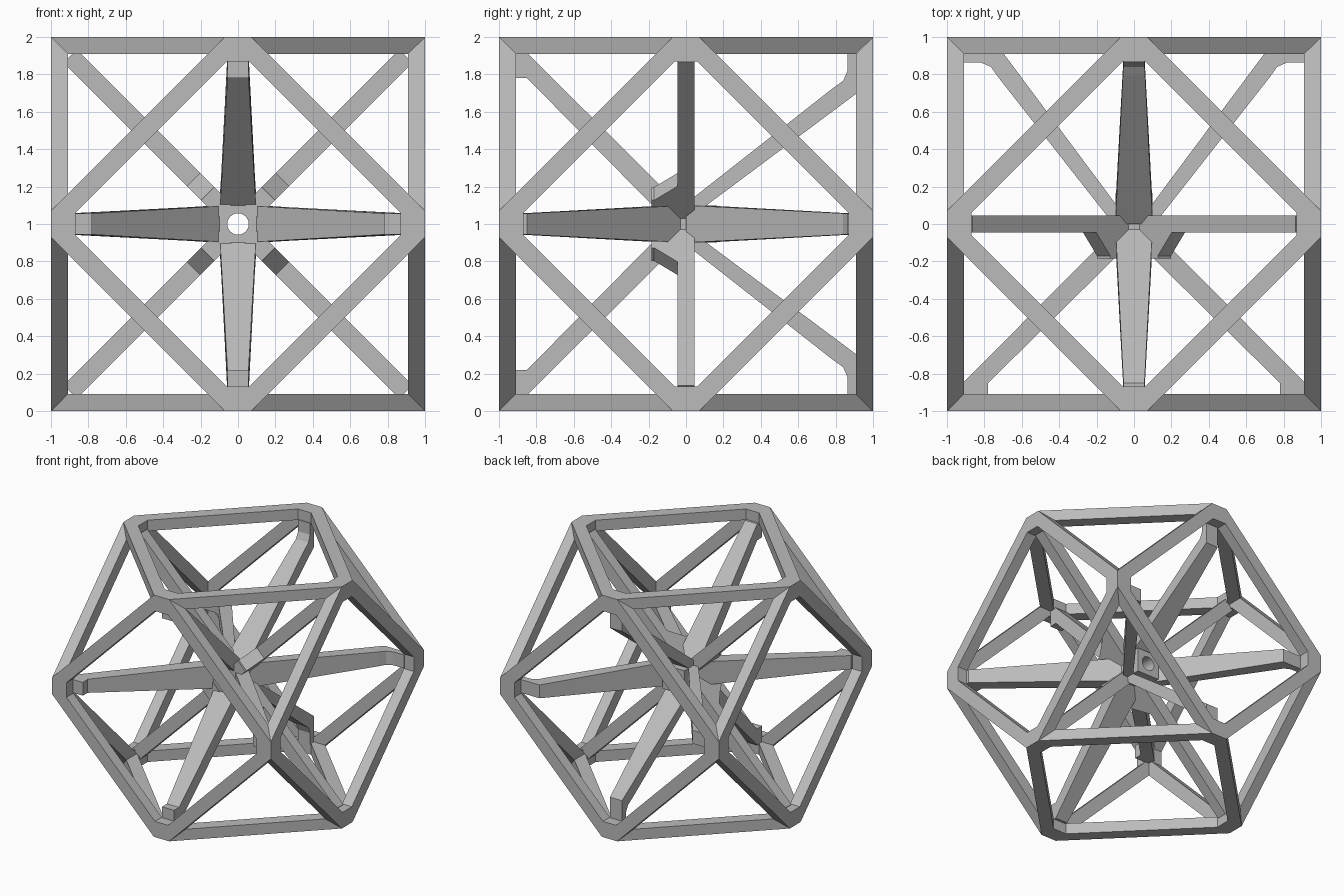
import bpy, bmesh
from math import pi, sin, cos
from mathutils import Matrix, Vector

cube = bpy.data.objects.get("Cube")
if cube:
    bpy.data.objects.remove(cube)

grey = bpy.data.materials.new("plain_grey")
grey.use_nodes = True
colour = (0.5, 0.5, 0.5, 1)
grey.diffuse_color = colour
grey.node_tree.nodes["Principled BSDF"].inputs["Base Color"].default_value = colour

CENTRE = Matrix.Translation((0, 0, 1))


def finish(name, bm, rotation):
    """Turn a part about the model's middle and add it to the scene."""
    bmesh.ops.recalc_face_normals(bm, faces=bm.faces)
    mesh = bpy.data.meshes.new(name)
    bm.to_mesh(mesh)
    bm.free()
    mesh.transform(CENTRE @ rotation)
    mesh.materials.append(grey)
    obj = bpy.data.objects.new(name, mesh)
    bpy.context.collection.objects.link(obj)


def tube(name, loops, rotation):
    """Closed solid skinned through a cycle of equal loops."""
    bm = bmesh.new()
    rings = [[bm.verts.new(p) for p in loop] for loop in loops]
    n = len(rings[0])
    for a, b in zip(rings, rings[1:] + rings[:1]):
        for i in range(n):
            j = (i + 1) % n
            bm.faces.new((a[i], a[j], b[j], b[i]))
    finish(name, bm, rotation)


def octagon(reach, half, z):
    """Square standing on its corner, with the corners cut off."""
    corners = [Vector((reach, s * half, z)) for s in (-1, 1)]
    return [Matrix.Rotation(k * pi / 2, 3, 'Z') @ c for k in range(4) for c in corners]


def prism(name, profile, width, rotation):
    """Side profile of (y, z) points, given its own half width at each point."""
    bm = bmesh.new()
    sides = [[bm.verts.new((s * width(y, z), y, z)) for y, z in profile] for s in (-1, 1)]
    n = len(profile)
    for side in sides:
        bm.faces.new(side)
    for i in range(n):
        j = (i + 1) % n
        bm.faces.new((sides[0][i], sides[0][j], sides[1][j], sides[1][i]))
    finish(name, bm, rotation)


# Six mitred square rings of the outer frame
T = 0.09
ring_loops = [octagon(1, 0.07, 1), octagon(1 - T, 0.07 + T, 1 - T),
              octagon(0.87, 0.06, 1 - T), octagon(0.87, 0.06, 1)]
turns = {"top": (0, 'X'), "bottom": (pi, 'X'), "front": (pi / 2, 'X'),
         "back": (-pi / 2, 'X'), "left": (pi / 2, 'Y'), "right": (-pi / 2, 'Y')}
for side, (angle, axis) in turns.items():
    tube(side + "_ring", ring_loops, Matrix.Rotation(angle, 4, axis))

# Square hub with a round bore along y
N = 32
bore, block = [], []
for i in range(N):
    a = 2 * pi * (i + 0.5) / N + pi / 4 - pi / N
    c, s = cos(a), sin(a)
    k = 0.1 / max(abs(c), abs(s))
    bore.append((0.057 * c, 0.057 * s))
    block.append((k * c, k * s))
hub_loops = [[(x, y, z) for x, z in pts]
             for pts, y in ((bore, -0.18), (block, -0.18), (block, 0.165), (bore, 0.165))]
tube("hub", hub_loops, Matrix.Identity(4))


# Spokes and braces, four of each around the y axis
def taper(y, z):
    t = min(max((abs(y) - 0.1) / 0.77, 0), 1)
    return 0.1 - 0.045 * t


front_profile = [(0, 0.07), (-0.17, 0.07), (-0.18, 0.1), (-0.85, 0.78), (-0.915, 0.78),
                 (-0.915, 0.915), (-0.85, 0.915)]
back_profile = [(0, 0.07), (0, 0.11), (0.79, 0.73), (0.84, 0.765), (0.864, 0.82),
                (0.864, 0.915), (0.915, 0.915), (0.915, 0.70), (0.09, 0.085), (0.09, 0.07)]
middle_profile = [(-0.045, 0.09), (0.045, 0.09), (0.045, 1.27), (-0.045, 1.27)]
brace_profile = [(-0.04, 0.1), (-0.04, 0.34), (-0.17, 0.23), (-0.185, 0.23), (-0.185, 0.1)]

for k in range(4):
    straight = Matrix.Rotation(k * pi / 2, 4, 'Y')
    diagonal = Matrix.Rotation((k + 0.5) * pi / 2, 4, 'Y')
    prism(f"front_spoke_{k + 1}", front_profile, taper, straight)
    prism(f"back_spoke_{k + 1}", back_profile, taper, straight)
    prism(f"middle_spoke_{k + 1}", middle_profile, lambda y, z: 0.05, diagonal)
    prism(f"brace_{k + 1}", brace_profile, lambda y, z: 0.05, diagonal)
